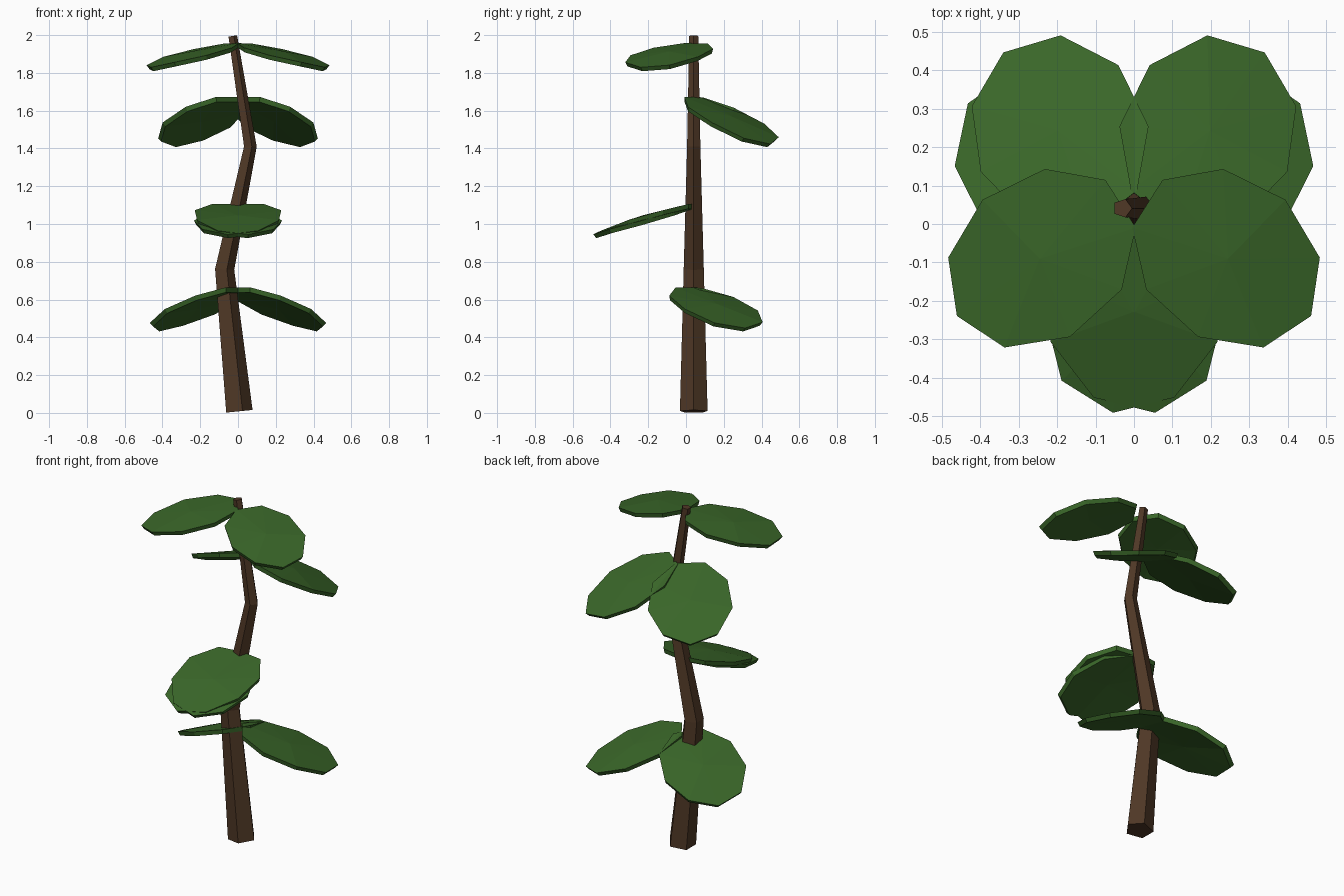
import bpy, bmesh
from math import cos, sin, radians, pi
from mathutils import Vector

if "Cube" in bpy.data.objects:
    bpy.data.objects.remove(bpy.data.objects["Cube"])


def material(name, rgb):
    m = bpy.data.materials.new(name)
    m.diffuse_color = (*rgb, 1)
    m.use_nodes = True
    m.node_tree.nodes["Principled BSDF"].inputs["Base Color"].default_value = m.diffuse_color
    return m


def make_object(name, bm, mat):
    bmesh.ops.recalc_face_normals(bm, faces=bm.faces)
    me = bpy.data.meshes.new(name)
    bm.to_mesh(me)
    bm.free()
    me.materials.append(mat)
    ob = bpy.data.objects.new(name, me)
    bpy.context.collection.objects.link(ob)
    return ob


bark = material("bark", (0.078, 0.039, 0.019))
green = material("leaf_green", (0.042, 0.135, 0.022))

# Trunk: crooked, tapering five-sided tube (x, z, radius, ring tilt)
bm = bmesh.new()
rings = []
for x, z, r, tilt in [(0.0, 0.008, 0.077, -0.1), (-0.076, 0.76, 0.056, 0.05),
                      (0.062, 1.41, 0.037, 0.02), (-0.03, 1.995, 0.025, -0.16)]:
    rings.append([bm.verts.new((x + r * cos(a), 0.041 + r * sin(a), z - tilt * r * cos(a)))
                  for a in (2 * pi * i / 5 for i in range(5))])
for lo, hi in zip(rings, rings[1:]):
    for i in range(5):
        j = (i + 1) % 5
        bm.faces.new((lo[i], lo[j], hi[j], hi[i]))
bm.faces.new(rings[0])
bm.faces.new(rings[-1])
make_object("trunk", bm, bark)


# Leaf: nine-sided disc with a rim, domed top and smaller underside, mirrored to the other side
def leaf_pair(name, centre, along, across, thick=0.024, dome=0.014):
    c, u, v = Vector(centre), Vector(along), Vector(across)
    n = u.cross(v).normalized()
    if n.z < 0:
        n = -n
    for side, s in (("right", 1), ("left", -1)):
        bm = bmesh.new()

        def vert(p):
            return bm.verts.new((s * p.x, p.y, p.z))

        top, bottom = [], []
        for i in range(9):
            a = radians(20 + 40 * i)
            p = c + u * cos(a) + v * sin(a)
            if cos(a) > 0.9:                      # drooping tip
                p = p - n * 0.01
            top.append(vert(p + n * thick / 2))
            bottom.append(vert(c + (p - c) * 0.96 - n * thick / 2))
        peak = vert(c + n * (thick / 2 + dome))
        under = vert(c + n * (dome / 2 - thick / 2))
        for i in range(9):
            j = (i + 1) % 9
            bm.faces.new((top[i], top[j], peak))
            bm.faces.new((bottom[i], bottom[j], under))
            bm.faces.new((top[i], top[j], bottom[j], bottom[i]))
        make_object(f"{name}_{side}", bm, green)


leaf_pair("top_leaf", (0.240, -0.088, 1.888), (0.247, -0.080, -0.058), (0.033, 0.222, 0.017))
leaf_pair("upper_back_leaf", (0.191, 0.234, 1.545), (0.202, 0.151, -0.115), (-0.12, 0.205, -0.045))
leaf_pair("front_leaf", (-0.003, -0.222, 1.021), (-0.0235, -0.265, -0.073), (0.234, -0.058, -0.028))
leaf_pair("lower_back_leaf", (0.217, 0.157, 0.553), (0.247, 0.080, -0.098), (-0.05, 0.238, -0.040))
